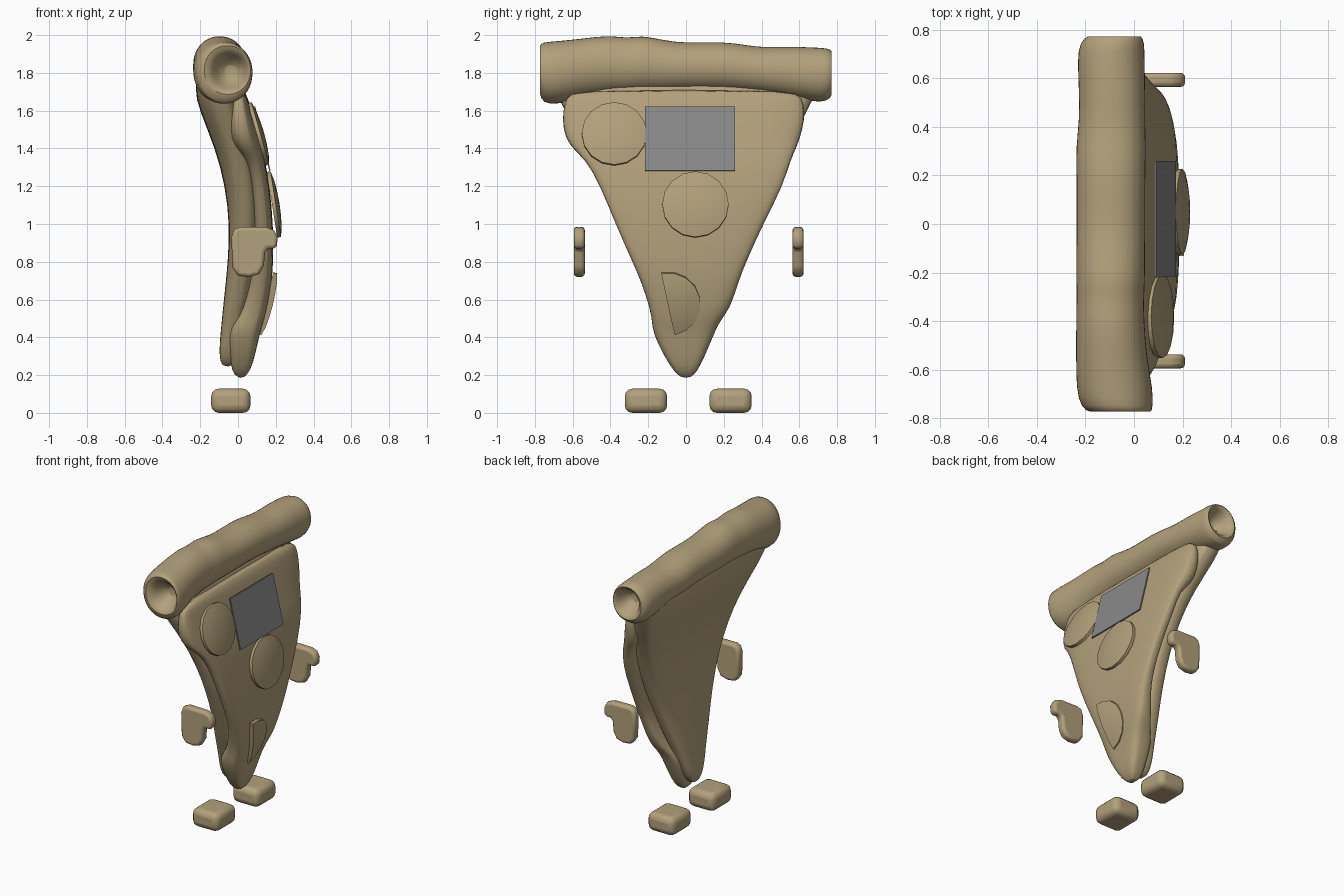
import bpy, bmesh, math
from mathutils import Matrix, Vector

if "Cube" in bpy.data.objects:
    bpy.data.objects.remove(bpy.data.objects["Cube"])


def material(name, rgb):
    m = bpy.data.materials.new(name)
    m.diffuse_color = (*rgb, 1)
    m.use_nodes = True
    m.node_tree.nodes["Principled BSDF"].inputs["Base Color"].default_value = m.diffuse_color
    return m


TAN = material("baked_tan", (0.45, 0.355, 0.2))
GREY = material("plate_grey", (0.25, 0.25, 0.25))


def finish(name, bm, mat, angle=40, subsurf=0, bevel=0, segments=2):
    """Turn a bmesh into a shaded object, with optional modifiers."""
    bmesh.ops.recalc_face_normals(bm, faces=bm.faces)
    me = bpy.data.meshes.new(name)
    bm.to_mesh(me)
    bm.free()
    me.materials.append(mat)
    ob = bpy.data.objects.new(name, me)
    bpy.context.collection.objects.link(ob)
    if bevel:
        b = ob.modifiers.new("round", "BEVEL")
        b.width, b.segments, b.limit_method = bevel, segments, "ANGLE"
        b.angle_limit = math.radians(50)
    if subsurf:
        s = ob.modifiers.new("smooth", "SUBSURF")
        s.levels = s.render_levels = subsurf
    bpy.context.view_layer.objects.active = ob
    ob.select_set(True)
    bpy.ops.object.shade_smooth_by_angle(angle=math.radians(angle))
    ob.select_set(False)
    return ob


def loft(rings):
    """Skin closed rings of equal length and cap both ends."""
    bm = bmesh.new()
    vs = [[bm.verts.new(p) for p in r] for r in rings]
    n = len(vs[0])
    for a, b in zip(vs, vs[1:]):
        for i in range(n):
            bm.faces.new((a[i], a[(i + 1) % n], b[(i + 1) % n], b[i]))
    bm.faces.new(vs[0])
    bm.faces.new(vs[-1])
    return bm


def oval(n, power):
    """Unit superellipse points."""
    out = []
    for i in range(n):
        t = 2 * math.pi * i / n
        c, s = math.cos(t), math.sin(t)
        out.append((math.copysign(abs(c) ** (2 / power), c),
                    math.copysign(abs(s) ** (2 / power), s)))
    return out


def slab(rows, power):
    """Rings stacked in z; row = z, back x, front x, left y, right y."""
    return loft([[((a + b) / 2 + (b - a) / 2 * u, (l + r) / 2 + (r - l) / 2 * v, z)
                  for u, v in oval(28, power)] for z, a, b, l, r in rows])


# Dough base of the slice
dough = [(0.245, -.08, -.03, .025), (.28, -.098, -.015, .06), (.36, -.098, 0, .10),
         (.45, -.09, .02, .13), (.6, -.075, .06, .20), (.8, -.053, .10, .28),
         (1.0, -.045, .12, .37), (1.2, -.068, .12, .45), (1.4, -.12, .09, .54),
         (1.6, -.205, .03, .645), (1.72, -.235, 0, .705), (1.85, -.2, -.05, .71)]
finish("dough", slab([(z, a, b, -w, w) for z, a, b, w in dough], 3.2), TAN, subsurf=1)

# Cheese layer, with drips over the sides
cheese = [(.185, 0, .03, -.025, .025), (.22, -.035, .065, -.065, .06),
          (.3, -.04, .09, -.115, .10), (.42, -.055, .115, -.175, .15),
          (.48, -.03, .135, -.18, .175), (.55, .02, .155, -.19, .235),
          (.7, .06, .18, -.24, .28), (.8, .08, .187, -.285, .32),
          (1.0, .08, .187, -.375, .41), (1.2, .06, .168, -.455, .515),
          (1.34, .04, .143, -.53, .555), (1.41, -.045, .122, -.62, .59),
          (1.5, -.065, .1, -.655, .62), (1.6, -.055, .072, -.655, .635),
          (1.67, -.04, .052, -.635, .615), (1.71, -.02, .03, -.6, .58)]
finish("cheese", slab(cheese, 3.6), TAN, subsurf=1)

# Rolled crust with a hollow in each end; row = y, centre x, z, radius x, z
crust = [(-.66, -.04, 1.81, .03, .03), (-.70, -.04, 1.81, .07, .07),
         (-.755, -.045, 1.81, .095, .10), (-.78, -.055, 1.82, .125, .13),
         (-.755, -.07, 1.8, .15, .165), (-.68, -.08, 1.80, .16, .17),
         (-.55, -.093, 1.825, .147, .158), (-.4, -.098, 1.845, .142, .158),
         (-.31, -.098, 1.835, .14, .148), (-.24, -.096, 1.85, .143, .152),
         (-.12, -.096, 1.835, .143, .14), (0, -.095, 1.83, .143, .128),
         (.2, -.095, 1.835, .143, .133), (.32, -.095, 1.82, .146, .128),
         (.42, -.09, 1.81, .137, .125), (.55, -.09, 1.805, .138, .138),
         (.68, -.095, 1.79, .14, .145), (.745, -.09, 1.79, .135, .145),
         (.782, -.08, 1.8, .11, .115), (.755, -.075, 1.8, .085, .09),
         (.70, -.075, 1.8, .065, .065), (.66, -.075, 1.8, .03, .03)]
finish("crust", loft([[(cx + rx * u, y, cz + rz * v) for u, v in oval(20, 2.1)]
                      for y, cx, cz, rx, rz in crust]), TAN, subsurf=1)


# Domed topping discs, facing +x; tilt > 0 leans the face upward
def topping(name, centre, radius, tilt, start=0, sweep=360, sides=16):
    whole = sweep == 360
    steps = sides if whole else sides // 2 + 1
    angles = [math.radians(start + sweep * i / (steps if whole else steps - 1))
              for i in range(steps)]
    bm = bmesh.new()
    rows = [[bm.verts.new((h, radius * f * math.cos(t), radius * f * math.sin(t)))
             for t in angles] for f, h in ((1, -.02), (1, 0), (.7, .012), (.35, .018))]
    tip = bm.verts.new((.02, 0, 0))
    for a, b in zip(rows, rows[1:]):
        for i in range(steps if whole else steps - 1):
            j = (i + 1) % steps
            bm.faces.new((a[i], a[j], b[j], b[i]))
    for i in range(steps if whole else steps - 1):
        bm.faces.new((rows[-1][i], rows[-1][(i + 1) % steps], tip))
    bm.faces.new(rows[0])
    if not whole:
        bm.faces.new([r[0] for r in rows] + [tip] + [r[-1] for r in reversed(rows)])
    bm.transform(Matrix.Translation(Vector(centre)) @
                 Matrix.Rotation(math.radians(-tilt), 4, "Y"))
    finish(name, bm, TAN)


topping("upper_topping", (.118, -.38, 1.48), .172, 16)
topping("middle_topping", (.2, .05, 1.105), .176, 9)
topping("half_topping", (.165, -.095, .575), .172, -14, start=-78, sweep=180)

# Grey rectangular plate on the face
bm = bmesh.new()
bmesh.ops.create_cube(bm, size=1, matrix=Matrix.Translation((.128, .022, 1.452)) @
                      Matrix.Rotation(math.radians(-13.5), 4, "Y") @
                      Matrix.Diagonal((.008, .476, .35, 1)))
finish("face_plate", bm, GREY)

# Mitten hands
mitten = [(-.035, .93), (-.02, .972), (.01, .985), (.15, .983), (.19, .968), (.21, .93),
          (.206, .885), (.19, .87), (.155, .87), (.143, .85), (.137, .78), (.112, .735),
          (.06, .72), (0, .725), (-.03, .77)]
for name, y in (("left_hand", -.565), ("right_hand", .593)):
    hand = loft([[(x, y + d, z) for x, z in mitten] for d in (-.029, .029)])
    finish(name, hand, TAN, angle=60, bevel=.018, segments=3)

# Rounded feet
for name, y in (("left_foot", -.212), ("right_foot", .236)):
    bm = bmesh.new()
    bmesh.ops.create_cube(bm, size=1, matrix=Matrix.Translation((-.038, y, .064)) @
                          Matrix.Diagonal((.208, .224, .128, 1)))
    finish(name, bm, TAN, angle=60, bevel=.04, segments=3)
